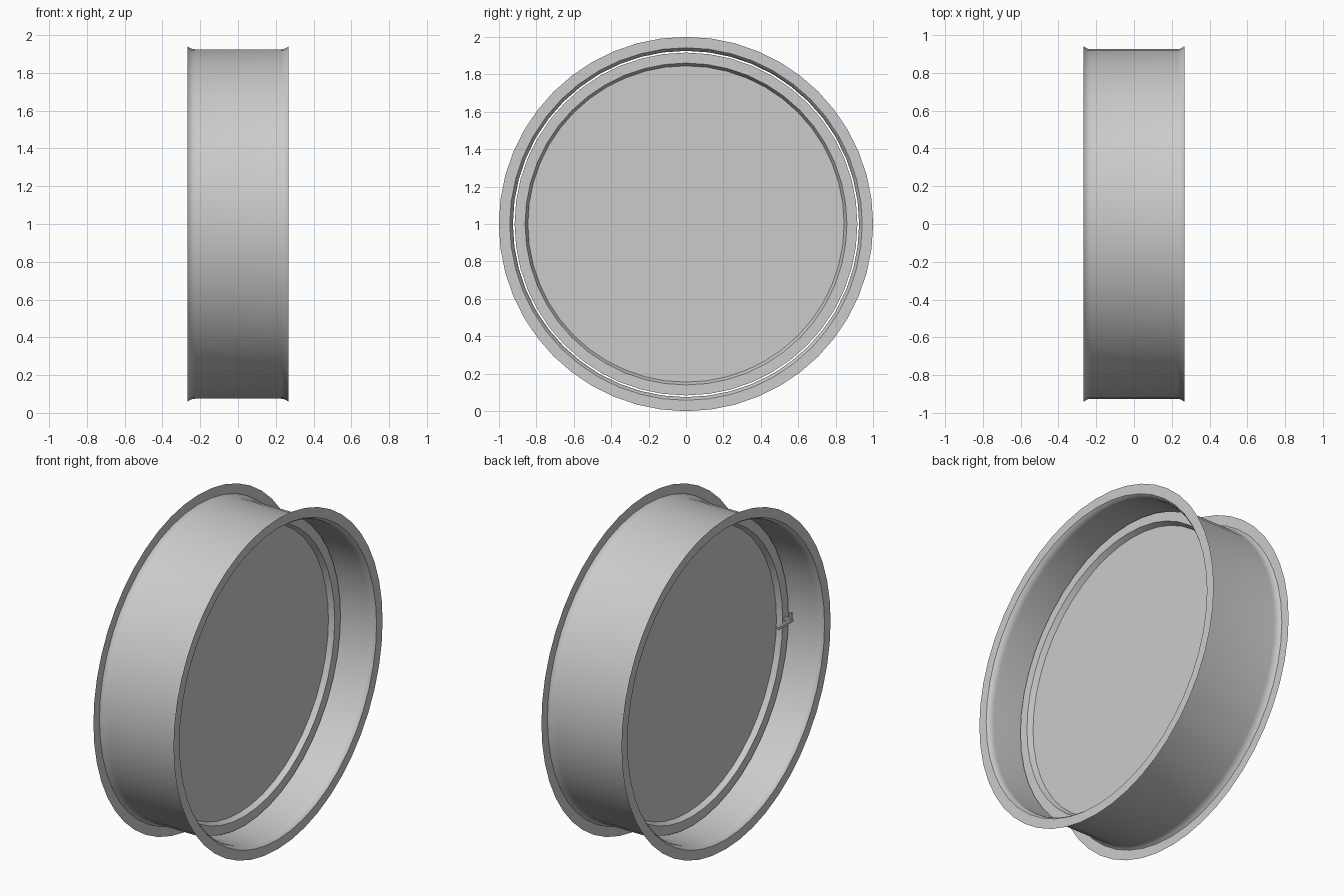
import bpy, bmesh
from math import sin, cos, pi, radians

if "Cube" in bpy.data.objects:
    bpy.data.objects.remove(bpy.data.objects["Cube"])

SEG = 48
CZ = 1.0  # height of the ring axis


def finish(name, bm, angle=25):
    bmesh.ops.recalc_face_normals(bm, faces=bm.faces[:])
    me = bpy.data.meshes.new(name)
    bm.to_mesh(me)
    bm.free()
    ob = bpy.data.objects.new(name, me)
    bpy.context.collection.objects.link(ob)
    bpy.ops.object.select_all(action='DESELECT')
    ob.select_set(True)
    bpy.context.view_layer.objects.active = ob
    bpy.ops.object.shade_smooth_by_angle(angle=radians(angle))
    return ob


def lathe(name, profile, closed=False):
    """Spin an (x, radius) profile around the x axis."""
    bm = bmesh.new()
    rings = []
    for x, r in profile:
        rings.append([bm.verts.new((x, r * cos(2 * pi * i / SEG), CZ + r * sin(2 * pi * i / SEG)))
                      for i in range(SEG)])
    pairs = list(zip(rings, rings[1:]))
    if closed:
        pairs.append((rings[-1], rings[0]))
    for a, b in pairs:
        for i in range(SEG):
            j = (i + 1) % SEG
            bm.faces.new((a[i], a[j], b[j], b[i]))
    return bm if name is None else finish(name, bm)


def box(name, lo, hi):
    bm = bmesh.new()
    bmesh.ops.create_cube(bm, size=1)
    for v in bm.verts:
        v.co = [(a + b) / 2 + c * (b - a) for a, b, c in zip(lo, hi, v.co)]
    return finish(name, bm)


# thin sheet duct body with flared ends and flat flanges
R = 0.058
half = [(0.227 + R * sin(radians(t)), 0.925 + R * (1 - cos(radians(t)))) for t in (0, 11, 22, 33, 45)]
half.append((half[-1][0], 1.0))
lathe("duct_body", [(-x, r) for x, r in reversed(half)] + half)

# rim around the blade, bevelled inwards on both sides
lathe("blade_rim", [(-0.014, 0.845), (-0.045, 0.86), (-0.045, 0.916),
                    (0.045, 0.916), (0.045, 0.86), (0.014, 0.845)], closed=True)

# round blade closing the duct
bm = lathe(None, [(-0.014, 0.845), (0.014, 0.845)])
bmesh.ops.holes_fill(bm, edges=[e for e in bm.edges if e.is_boundary], sides=0)
finish("blade", bm)

# small latch on the left face of the rim
box("latch_bar", (-0.096, -0.89, CZ - 0.008), (-0.082, -0.75, CZ + 0.008))
box("latch_foot", (-0.09, -0.89, CZ - 0.008), (-0.04, -0.874, CZ + 0.008))
box("latch_post", (-0.096, -0.882, CZ), (-0.082, -0.866, CZ + 0.05))
